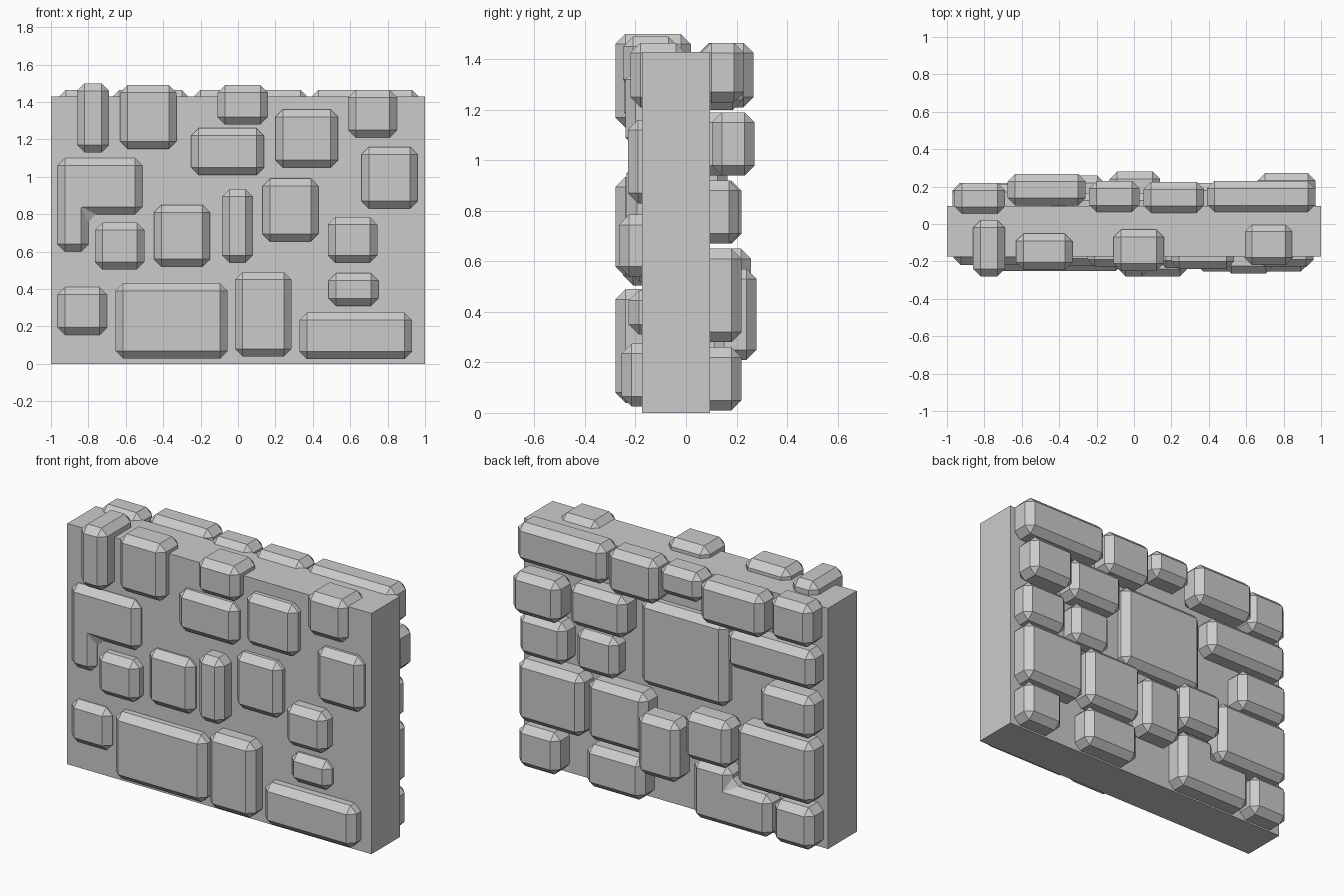
import bpy, bmesh

FRONT, BACK = -0.175, 0.095      # faces of the wall core
CHAMFER = 0.04


def prism(name, outline, y0, y1, chamfer=0.0):
    """Extrude an (x, z) outline from y0 to y1 and chamfer every edge."""
    bm = bmesh.new()
    face = bm.faces.new([bm.verts.new((x, y0, z)) for x, z in outline])
    ext = bmesh.ops.extrude_face_region(bm, geom=[face])
    for v in ext["geom"]:
        if isinstance(v, bmesh.types.BMVert):
            v.co.y = y1
    bmesh.ops.recalc_face_normals(bm, faces=bm.faces[:])
    if chamfer:
        bmesh.ops.bevel(bm, geom=bm.edges[:], offset=chamfer, segments=1,
                        affect='EDGES', profile=0.5)
    mesh = bpy.data.meshes.new(name)
    bm.to_mesh(mesh)
    bm.free()
    obj = bpy.data.objects.new(name, mesh)
    bpy.context.collection.objects.link(obj)
    return obj


def rect(x0, x1, z0, z1):
    return [(x0, z0), (x1, z0), (x1, z1), (x0, z1)]


# Wall core
prism("wall_core", rect(-1, 1, 0, 1.43), FRONT, BACK)

# Front stones along the top edge: x0, x1, z0, z1, y front, y rear
for x0, x1, z0, z1, y0, y1 in [
    (-0.86, -0.69, 1.13, 1.50, -0.28, 0.02),
    (-0.63, -0.33, 1.15, 1.49, -0.245, -0.05),
    (-0.11, 0.16, 1.28, 1.49, -0.25, -0.03),
    (0.59, 0.85, 1.21, 1.465, -0.22, 0.00),
]:
    prism("front_top_stone", rect(x0, x1, z0, z1), y0, y1, CHAMFER)

# Front stones: x0, x1, z0, z1, y front
for x0, x1, z0, z1, y in [
    (-0.25, 0.14, 1.01, 1.26, -0.23),
    (0.20, 0.535, 1.05, 1.36, -0.24),
    (0.66, 0.96, 0.83, 1.16, -0.23),
    (-0.765, -0.50, 0.505, 0.755, -0.25),
    (-0.45, -0.15, 0.52, 0.85, -0.225),
    (-0.085, 0.08, 0.54, 0.935, -0.28),
    (0.13, 0.43, 0.655, 0.99, -0.235),
    (0.48, 0.745, 0.54, 0.785, -0.265),
    (-0.965, -0.70, 0.155, 0.41, -0.22),
    (-0.655, -0.055, 0.03, 0.43, -0.25),
    (-0.015, 0.285, 0.04, 0.49, -0.28),
    (0.33, 0.93, 0.025, 0.275, -0.255),
    (0.485, 0.75, 0.31, 0.485, -0.227),
]:
    prism("front_stone", rect(x0, x1, z0, z1), y, y + 0.2, CHAMFER)

# Front L-shaped stone
prism("front_corner_stone",
      [(-0.965, 0.60), (-0.80, 0.60), (-0.80, 0.80), (-0.51, 0.80),
       (-0.51, 1.10), (-0.965, 1.10)], -0.22, -0.04, CHAMFER)

# Back stones by course, top to bottom: x0, x1, z0, z1, y rear
for x0, x1, z0, z1, y in [
    (0.39, 0.97, 1.23, 1.465, 0.23),
    (0.05, 0.375, 1.20, 1.465, 0.225),
    (-0.24, 0.03, 1.29, 1.465, 0.23),
    (-0.675, -0.26, 1.21, 1.465, 0.268),
    (-0.96, -0.69, 1.21, 1.465, 0.22),
    (0.66, 0.97, 0.94, 1.19, 0.272),
    (0.26, 0.63, 0.94, 1.19, 0.22),
    (-0.37, 0.20, 0.68, 1.19, 0.165),
    (-0.97, -0.40, 0.96, 1.19, 0.21),
    (0.66, 0.97, 0.67, 0.92, 0.21),
    (0.33, 0.60, 0.67, 0.92, 0.20),
    (-0.97, -0.62, 0.67, 0.92, 0.22),
    (0.54, 0.97, 0.28, 0.65, 0.22),
    (0.12, 0.51, 0.29, 0.65, 0.22),
    (-0.13, 0.14, 0.21, 0.57, 0.28),
    (-0.45, -0.155, 0.37, 0.65, 0.258),
    (-0.97, -0.47, 0.28, 0.65, 0.22),
    (0.70, 0.97, 0.01, 0.26, 0.22),
    (0.14, 0.52, 0.01, 0.26, 0.22),
    (-0.97, -0.71, 0.01, 0.26, 0.22),
]:
    prism("back_stone", rect(x0, x1, z0, z1), y - 0.17, y, CHAMFER)

# Back L-shaped stone
prism("back_corner_stone",
      [(-0.69, 0.01), (-0.18, 0.01), (-0.18, 0.36), (-0.43, 0.36),
       (-0.43, 0.26), (-0.69, 0.26)], 0.05, 0.215, CHAMFER)
